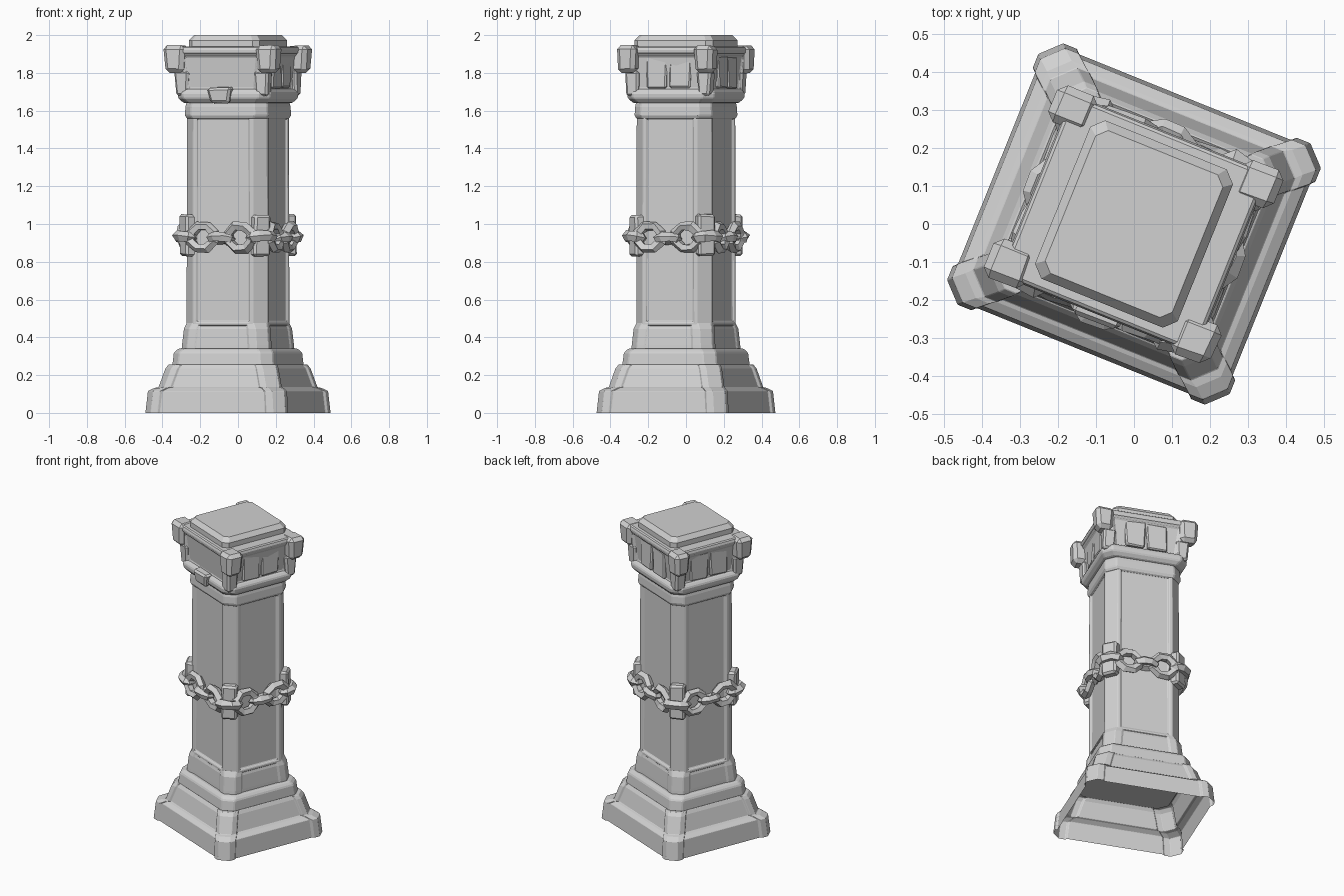
import bpy, bmesh, math, random
from mathutils import Matrix, Vector

cube = bpy.data.objects.get("Cube")
if cube:
    bpy.data.objects.remove(cube)
random.seed(4)

stone = bpy.data.materials.new("grey stone")
stone.use_nodes = True
GREY = (0.64, 0.64, 0.64, 1)
stone.diffuse_color = GREY
stone.node_tree.nodes["Principled BSDF"].inputs["Base Color"].default_value = GREY

# The whole pillar is turned about its upright axis
TURN = Matrix.Rotation(math.radians(-22), 4, 'Z')
CORNERS = [(1, 1), (-1, 1), (-1, -1), (1, -1)]


def finish(bm, name, bevel=0.0, rough=0.0):
    for v in bm.verts:
        v.co += Vector([random.uniform(-rough, rough) for _ in range(3)])
    bmesh.ops.recalc_face_normals(bm, faces=bm.faces)
    mesh = bpy.data.meshes.new(name)
    bm.to_mesh(mesh)
    bm.free()
    mesh.materials.append(stone)
    ob = bpy.data.objects.new(name, mesh)
    bpy.context.collection.objects.link(ob)
    ob.matrix_world = TURN
    if bevel:
        mod = ob.modifiers.new("worn edges", 'BEVEL')
        mod.width = bevel
        mod.segments = 1
        mod.limit_method = 'ANGLE'
    return ob


def outline(hx, hy, cut, post=0, step=0):
    """Rectangle with cut corners; post and step make raised corner posts."""
    pts = []
    for sx, sy in CORNERS:
        part = [(hx, hy - cut), (hx - cut, hy)]
        if post:
            part = ([(hx - step, hy - post), (hx, hy - post + step)] + part
                    + [(hx - post + step, hy), (hx - post, hy - step)])
        if sx * sy < 0:
            part.reverse()
        pts += [(sx * x, sy * y) for x, y in part]
    return pts


def tiers(name, rings, post=0, step=0, bottom=True, panel=None, bevel=0.006):
    """Stack of cut-corner rings given as (z, half x, half y, corner cut)."""
    bm = bmesh.new()
    loops = [[bm.verts.new((x, y, z)) for x, y in outline(hx, hy, cut, post, step)]
             for z, hx, hy, cut in rings]
    for low, high in zip(loops, loops[1:]):
        n = len(low)
        for i in range(n):
            j = (i + 1) % n
            bm.faces.new((low[i], low[j], high[j], high[i]))
    bm.faces.new(loops[-1])
    if bottom:
        bm.faces.new(loops[0][::-1])
    bmesh.ops.recalc_face_normals(bm, faces=bm.faces)
    if panel:
        # Frame around each wide face, then a sloping lip into the sunken field
        wide = [f for f in bm.faces if abs(f.normal.z) < 0.5
                and max(abs(f.normal.x), abs(f.normal.y)) > 0.9
                and f.calc_area() > 0.05]
        border, depth = panel
        bmesh.ops.inset_individual(bm, faces=wide, thickness=border)
        bmesh.ops.inset_individual(bm, faces=wide, thickness=.01, depth=-depth)
    return finish(bm, name, bevel)


def block(name, size, centre, angle=0, taper=1.0, bevel=0.012, rough=0.004):
    bm = bmesh.new()
    bmesh.ops.create_cube(bm, size=1)
    for v in bm.verts:
        if v.co.z < 0:
            v.co.x *= taper
            v.co.y *= taper
    place = Matrix.Translation(centre) @ Matrix.Rotation(angle, 4, 'Z')
    bm.transform(place @ Matrix.Diagonal((*size, 1)))
    return finish(bm, name, bevel, rough)


def chain_link(name, length, height, centre, yaw, roll, thick=0.027):
    """Chunky oval ring: long axis follows yaw, roll tips it about that axis."""
    bm = bmesh.new()
    sides, tube = 8, 5
    loops = []
    for i in range(sides):
        a = math.tau * (i + 0.5) / sides
        loop = []
        for j in range(tube):
            b = math.tau * j / tube
            r = thick * math.cos(b)
            loop.append(bm.verts.new(((length / 2 - thick + r) * math.cos(a),
                                      thick * math.sin(b),
                                      (height / 2 - thick + r) * math.sin(a))))
        loops.append(loop)
    for i in range(sides):
        p, q = loops[i], loops[(i + 1) % sides]
        for j in range(tube):
            k = (j + 1) % tube
            bm.faces.new((p[j], q[j], q[k], p[k]))
    bm.transform(Matrix.Translation(centre) @ Matrix.Rotation(yaw, 4, 'Z')
                 @ Matrix.Rotation(roll, 4, 'X'))
    return finish(bm, name, 0, 0.004)


# Stepped base, a hollow shell open underneath
tiers("stepped_base", [(0, .4, .37, .05), (.115, .39, .36, .05), (.132, .362, .336, .05),
                       (.136, .346, .324, .055), (.235, .317, .298, .055),
                       (.255, .305, .285, .055)], .1, .011, bottom=False)
tiers("middle_step", [(.25, .29, .272, .055), (.32, .284, .264, .055), (.34, .265, .247, .055)])
tiers("shaft_foot", [(.33, .25, .233, .05), (.36, .248, .231, .05), (.445, .24, .224, .05),
                     (.48, .228, .213, .055)], .1, .006)

# Shaft with sunken panels
tiers("shaft", [(.46, .232, .216, .06), (1.58, .23, .214, .06)], panel=(.027, .012), bevel=.004)

# Neck and capital
tiers("neck", [(1.555, .228, .213, .055), (1.575, .238, .222, .055), (1.62, .236, .22, .055),
               (1.66, .228, .213, .055)])
tiers("capital_ring", [(1.64, .24, .225, .05), (1.665, .264, .248, .05),
                       (1.695, .267, .25, .05), (1.715, .25, .235, .05)])
tiers("capital", [(1.69, .245, .23, .04), (1.91, .27, .252, .04)], panel=(.025, .012))
tiers("capital_slab", [(1.9, .27, .252, .04), (1.915, .28, .258, .04), (1.94, .272, .25, .04)])
tiers("top_cap", [(1.93, .202, .224, .03), (1.972, .202, .224, .03), (2.0, .18, .202, .025)],
      bevel=0)

# Corner pieces of the capital and chain brackets
for i, (sx, sy) in enumerate(CORNERS):
    block(f"capital_corner_{i}", (.118, .112, .145), (sx * .263, sy * .22, 1.872),
          taper=.86, bevel=.022)
    block(f"capital_bracket_{i}", (.08, .08, .13), (sx * .228, sy * .205, 1.745), taper=.85)
    diagonal = math.atan2(sy, sx)
    block(f"chain_bracket_{i}", (.08, .095, .22), (sx * .202, sy * .187, .94), diagonal)

# Carved keystone on the front, paired wedge stones on the other faces
block("front_keystone", (.14, .06, .085), (0, -.25, 1.68), taper=.7)
for i, (x, y) in enumerate([(.239, 0), (-.239, 0), (0, .225)]):
    for s in (-1, 1):
        along = Vector((0, s * .068, 0)) if x else Vector((s * .068, 0, 0))
        size = (.03, .13, .17) if x else (.13, .03, .17)
        block(f"capital_stone_{i}_{'a' if s < 0 else 'b'}", size,
              Vector((x, y, 1.805)) + along, taper=.9, bevel=.008, rough=.006)

# Chain around the shaft: upright links alternate with flat ones
for side in range(4):
    yaw = side * math.pi / 2
    spin = Matrix.Rotation(yaw, 3, 'Z')
    out = .235 if side % 2 == 0 else .25
    for s in (-1, 1):
        chain_link(f"upright_link_{side}_{'a' if s < 0 else 'b'}", .195, .18,
                   spin @ Vector((s * .108, -out, .93)), yaw, s * .12)
    chain_link(f"flat_link_{side}", .16, .11, spin @ Vector((0, -out - .005, .925)),
               yaw, math.radians(75))
for i, (sx, sy) in enumerate(CORNERS):
    chain_link(f"corner_link_{i}", .18, .13, (sx * .218, sy * .205, .93),
               math.atan2(sy, sx) + math.pi / 2, math.radians(80), .03)
